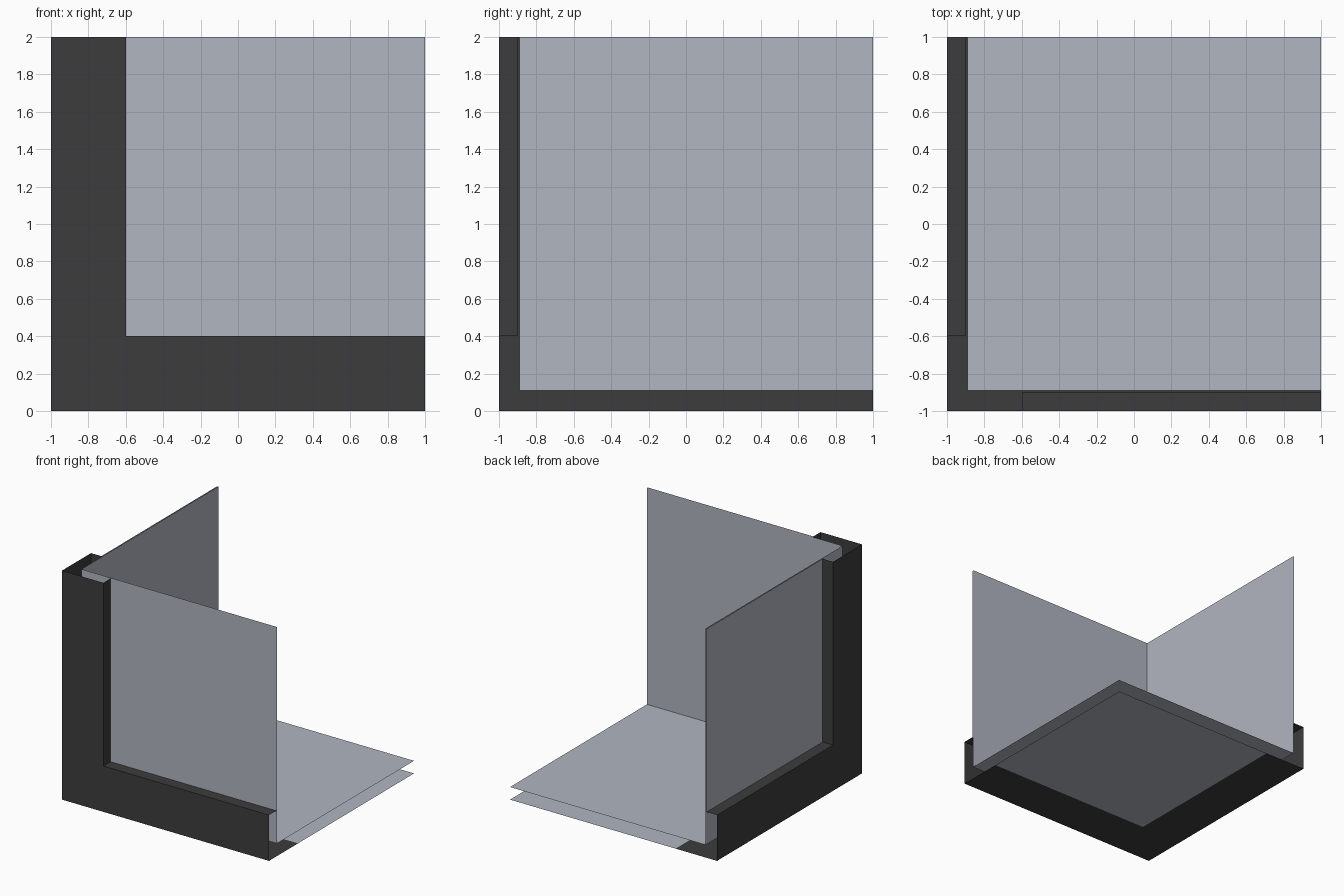
import bpy
import bmesh
from mathutils import Vector

cube = bpy.data.objects.get("Cube")
if cube:
    bpy.data.objects.remove(cube, do_unlink=True)


def make_material(name, color):
    mat = bpy.data.materials.new(name)
    mat.use_nodes = True
    mat.diffuse_color = color
    mat.node_tree.nodes["Principled BSDF"].inputs["Base Color"].default_value = color
    return mat


CHARCOAL = make_material("charcoal", (0.046, 0.046, 0.046, 1))
GREY = make_material("blue grey", (0.44, 0.465, 0.53, 1))

OUT, SHELL, LINING, RIM, END = -1.0, -0.9, -0.89, -0.6, 1.0

# Each side maps (across, along, depth) into model space, all measured from -1 to 1
SIDES = {
    "front": lambda a, b, d: Vector((a, d, b + 1)),
    "side": lambda a, b, d: Vector((d, a, b + 1)),
    "floor": lambda a, b, d: Vector((a, b, d + 1)),
}


def build(name, place, polygons, material):
    """Polygons are (points, facing) pairs, both in side space."""
    bm = bmesh.new()
    origin = place(0, 0, 0)
    for points, facing in polygons:
        face = bm.faces.new([bm.verts.new(place(*p)) for p in points])
        face.normal_update()
        if face.normal.dot(place(*facing) - origin) < 0:
            face.normal_flip()
    bmesh.ops.remove_doubles(bm, verts=bm.verts, dist=0.0001)
    mesh = bpy.data.meshes.new(name)
    bm.to_mesh(mesh)
    bm.free()
    mesh.materials.append(material)
    obj = bpy.data.objects.new(name, mesh)
    bpy.context.scene.collection.objects.link(obj)


def square(start, depth):
    return [(start, start, depth), (END, start, depth),
            (END, END, depth), (start, END, depth)]


OUTWARD, INWARD = (0, 0, -1), (0, 0, 1)

for side, place in SIDES.items():
    recess = OUT if side == "floor" else SHELL

    # L-shaped outer frame, split at the corner into two arms
    frame = [
        ([(OUT, OUT, OUT), (END, OUT, OUT), (END, RIM, OUT), (RIM, RIM, OUT),
          (OUT, RIM, OUT)], OUTWARD),
        ([(OUT, RIM, OUT), (RIM, RIM, OUT), (RIM, END, OUT), (OUT, END, OUT)], OUTWARD),
    ]
    # Ledges that step back to the recessed panel
    if recess != OUT:
        frame += [
            ([(RIM, RIM, OUT), (END, RIM, OUT), (END, RIM, recess), (RIM, RIM, recess)],
             (0, 1, 0)),
            ([(RIM, RIM, OUT), (RIM, END, OUT), (RIM, END, recess), (RIM, RIM, recess)],
             (1, 0, 0)),
        ]
    build(side + "_frame", place, frame, CHARCOAL)

    # Outer panel inside the frame, and the inner lining behind it
    build(side + "_panel", place, [(square(RIM, recess), OUTWARD)], GREY)
    build(side + "_lining", place, [(square(LINING, LINING), INWARD)], GREY)
